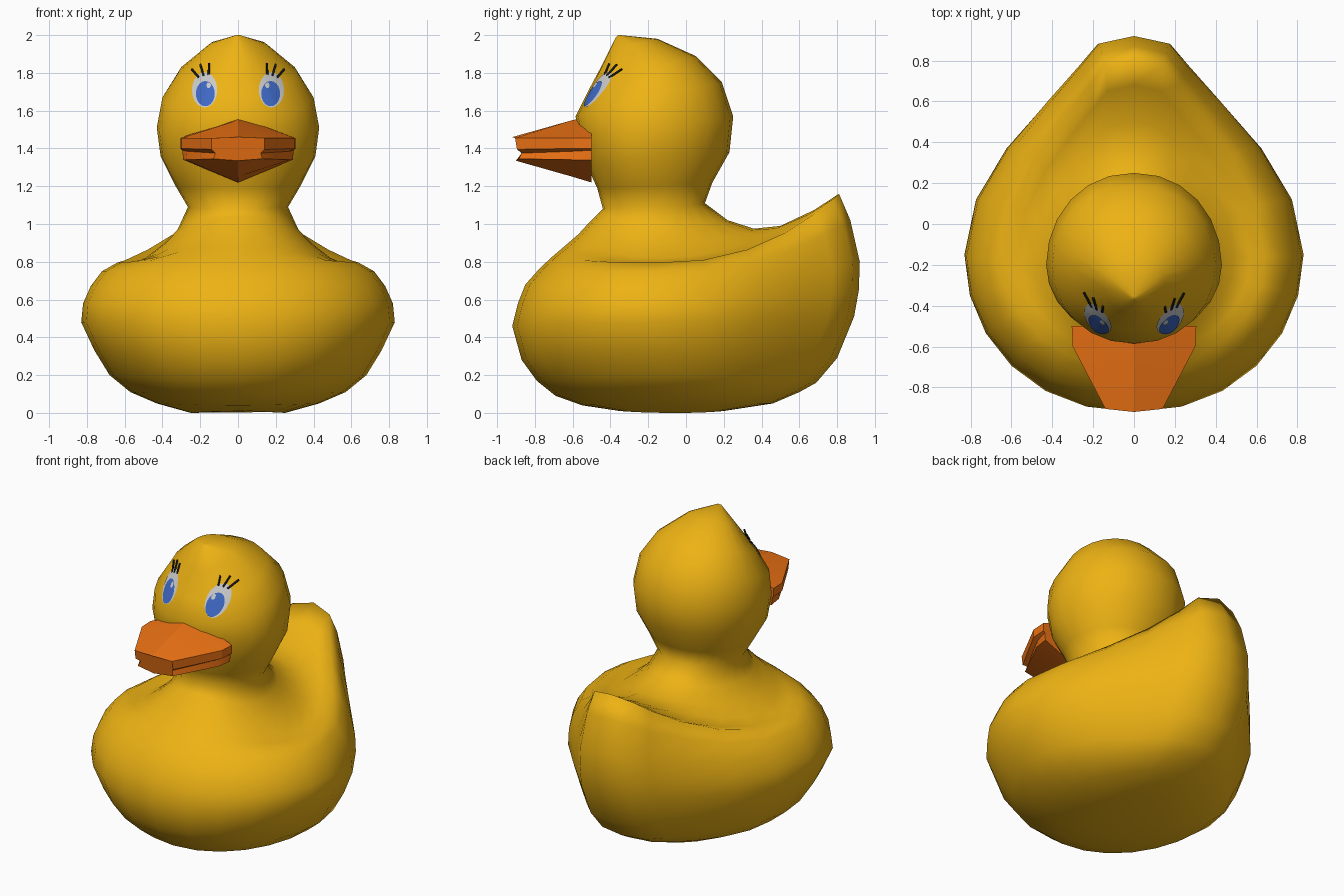
import bpy, bmesh, math
from mathutils import Vector
from mathutils.bvhtree import BVHTree

if "Cube" in bpy.data.objects:
    bpy.data.objects.remove(bpy.data.objects["Cube"])

SEG = 24


def material(name, rgb):
    m = bpy.data.materials.new(name)
    m.diffuse_color = (*rgb, 1)
    m.use_nodes = True
    m.node_tree.nodes["Principled BSDF"].inputs["Base Color"].default_value = m.diffuse_color
    return m


yellow = material("yellow", (0.85, 0.45, 0.007))
orange = material("orange", (0.85, 0.17, 0.007))
white = material("white", (0.8, 0.8, 0.8))
blue = material("blue", (0.05, 0.14, 0.55))
black = material("black", (0.01, 0.01, 0.01))


def finish(name, bm, mat, smooth=True):
    bmesh.ops.remove_doubles(bm, verts=bm.verts, dist=0.0005)
    bmesh.ops.recalc_face_normals(bm, faces=bm.faces)
    mesh = bpy.data.meshes.new(name)
    bm.to_mesh(mesh)
    bm.free()
    for p in mesh.polygons:
        p.use_smooth = smooth
    mesh.materials.append(mat)
    ob = bpy.data.objects.new(name, mesh)
    bpy.context.collection.objects.link(ob)
    return ob


def loft(bm, rings):
    """Bridge rings of points with quads and cap both ends."""
    loops = [[bm.verts.new(p) for p in r] for r in rings]
    for a, b in zip(loops, loops[1:]):
        n = len(a)
        for i in range(n):
            j = (i + 1) % n
            bm.faces.new((a[i], a[j], b[j], b[i]))
    bm.faces.new(loops[0])
    bm.faces.new(loops[-1])


def ring(yf, zf, w, ys, zs, yb, zb, pinch, k):
    """Ring through a front point, two side points and a back point."""
    pts = []
    for i in range(SEG):
        t = 2 * math.pi * i / SEG
        s, c = math.sin(t), math.cos(t)
        a = abs(c)
        ye, ze = (yf, zf) if c > 0 else (yb, zb)
        x = w * math.copysign(abs(s) ** 0.94, s)
        if c < 0:
            x *= 1 - pinch * a**2 * (1 - 0.9 * a**12)
        pts.append((x, ys + (ye - ys) * a, zs + (ze - zs) * a**k))
    return pts


# body rings: front y,z | half width, side y,z | back y,z | pinch toward the tail
body = [
    (-.35, .01, .25, -.05, .00, .20, .01, 0),
    (-.55, .04, .43, -.06, .05, .46, .05, .1),
    (-.69, .09, .57, -.08, .11, .60, .11, .25),
    (-.79, .17, .68, -.10, .20, .69, .16, .4),
    (-.87, .28, .76, -.12, .33, .80, .29, .5),
    (-.92, .46, .83, -.15, .48, .89, .51, .56),
    (-.89, .58, .82, -.16, .58, .915, .65, .58),
    (-.85, .68, .78, -.16, .67, .92, .80, .58),
    (-.77, .77, .72, -.16, .75, .87, 1.02, .58),
    (-.71, .825, .64, -.16, .795, .81, 1.16, .58),
    (-.64, .885, .57, -.16, .785, .68, 1.075, .52),
    (-.57, .945, .49, -.16, .82, .50, .99, .4),
    (-.52, 1.0, .40, -.17, .89, .36, .975, .25),
    (-.48, 1.04, .32, -.17, .97, .22, 1.02, .1),
    (-.44, 1.08, .265, -.17, 1.09, .10, 1.11, 0),
]
# head rings, tilted back, closing at the crown
head = [
    (-.47, 1.19, .33, -.18, 1.20, .14, 1.22, 0),
    (-.52, 1.30, .41, -.20, 1.36, .23, 1.38, 0),
    (-.56, 1.45, .43, -.20, 1.51, .25, 1.57, 0),
    (-.585, 1.57, .40, -.20, 1.67, .19, 1.75, 0),
    (-.52, 1.70, .31, -.21, 1.81, .05, 1.89, 0),
    (-.44, 1.85, .15, -.27, 1.95, -.15, 1.98, 0),
    (-.37, 1.99, .01, -.36, 2.00, -.35, 2.00, 0),
]
bm = bmesh.new()
loft(bm, [ring(*r, 2.4) for r in body] + [ring(*r, 1) for r in head])
duck = finish("body_and_head", bm, yellow)
bm = bmesh.new()
bm.from_mesh(duck.data)
surface = BVHTree.FromBMesh(bm)
bm.free()


def on_face(x, z, lift):
    """Point on the front of the head, lifted forward."""
    hit = surface.ray_cast(Vector((x, -3, z)), Vector((0, 1, 0)))
    return hit[0] + Vector((0, -lift, 0))


# beak: half sections (x, z) from top to bottom, with a mouth groove
def section(half, ys):
    right = [(x, y, z) for (x, z), y in zip(half, ys)]
    return right + [(-x, y, z) for x, y, z in right[-2:0:-1]]


bm = bmesh.new()
loft(bm, [
    section([(0, 1.57), (.305, 1.455), (.305, 1.40), (.295, 1.39), (.29, 1.34), (0, 1.22)], [-.5] * 6),
    section([(0, 1.55), (.30, 1.455), (.30, 1.40), (.27, 1.385), (.275, 1.34), (0, 1.25)], [-.6] * 6),
    section([(0, 1.46), (.14, 1.455), (.14, 1.395), (.12, 1.375), (.13, 1.345), (0, 1.335)],
            [-.92, -.905, -.895, -.87, -.885, -.90]),
])
beak = finish("beak", bm, orange)
bpy.context.view_layer.objects.active = beak
beak.select_set(True)
bpy.ops.object.shade_smooth_by_angle(angle=math.radians(25))


# eyes: thin ovals that follow the curve of the face
def oval(name, cx, cz, rx, rz, lift, mat, rings=4, n=20):
    bm = bmesh.new()
    rows = []
    for k in range(1, rings + 1):
        f = k / rings
        rows.append([bm.verts.new(on_face(cx + rx * f * math.cos(2 * math.pi * i / n),
                                          cz + rz * f * math.sin(2 * math.pi * i / n), lift))
                     for i in range(n)])
    mid = bm.verts.new(on_face(cx, cz, lift))
    for i in range(n):
        j = (i + 1) % n
        bm.faces.new((mid, rows[0][i], rows[0][j]))
        for a, b in zip(rows, rows[1:]):
            bm.faces.new((a[i], b[i], b[j], a[j]))
    for f in bm.faces:
        f.normal_update()
        if f.normal.y > 0:
            f.normal_flip()
    mesh = bpy.data.meshes.new(name)
    bm.to_mesh(mesh)
    bm.free()
    mesh.shade_smooth()
    mesh.materials.append(mat)
    bpy.context.collection.objects.link(bpy.data.objects.new(name, mesh))


lashes = [(.155, 1.79, .153, 1.85), (.182, 1.785, .20, 1.845), (.207, 1.775, .245, 1.82)]
for side, s in (("left", 1), ("right", -1)):
    oval(side + "_eye_white", s * .177, 1.71, .067, .093, .006, white)
    oval(side + "_iris", s * .173, 1.69, .05, .067, .012, blue)
    oval(side + "_eye_glint", s * .155, 1.735, .012, .016, .017, white, 1, 10)
    # eyelashes
    curve = bpy.data.curves.new(side + "_eyelashes", 'CURVE')
    curve.dimensions = '3D'
    curve.bevel_depth = .006
    curve.bevel_resolution = 1
    curve.use_fill_caps = True
    for x0, z0, x1, z1 in lashes:
        sp = curve.splines.new('POLY')
        sp.points.add(1)
        sp.points[0].co = (*on_face(s * x0, z0, .004), 1)
        sp.points[1].co = (*on_face(s * x1, z1, .025), 1)
    curve.materials.append(black)
    bpy.context.collection.objects.link(bpy.data.objects.new(side + "_eyelashes", curve))
